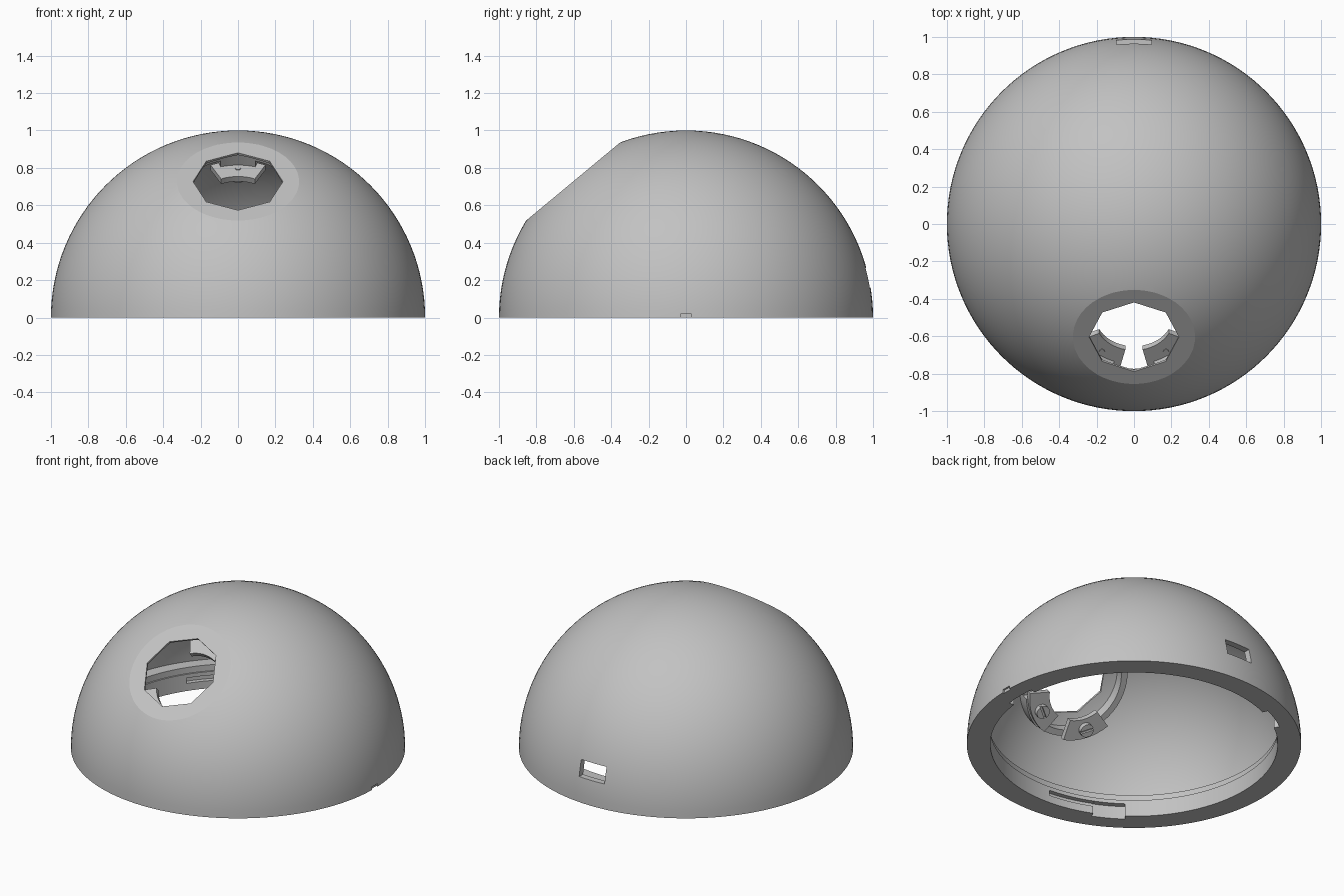
import bpy
import bmesh
from math import cos, sin, pi, radians, sqrt, asin
from mathutils import Matrix

old = bpy.data.objects.get("Cube")
if old:
    bpy.data.objects.remove(old, do_unlink=True)

grey = bpy.data.materials.new("plain grey")
grey.use_nodes = True
grey.diffuse_color = (0.54, 0.54, 0.54, 1)
grey.node_tree.nodes["Principled BSDF"].inputs["Base Color"].default_value = grey.diffuse_color

# Frame of the tilted opening: local z points out through its centre
TILT = Matrix.Rotation(radians(39.7), 4, 'X')
FLAT = 0.945      # distance of the flat rim from the dome centre
INNER = 0.96      # inner dome radius
LIP = 0.86        # bottom lip radius
LIP_TOP = 0.15


def finish(name, bm, matrix=Matrix()):
    bmesh.ops.remove_doubles(bm, verts=bm.verts, dist=1e-5)
    bmesh.ops.recalc_face_normals(bm, faces=bm.faces)
    mesh = bpy.data.meshes.new(name)
    bm.to_mesh(mesh)
    bm.free()
    mesh.transform(matrix)
    mesh.materials.append(grey)
    obj = bpy.data.objects.new(name, mesh)
    bpy.context.collection.objects.link(obj)
    return obj


def sweep(name, profile, start=0, end=360, steps=96, matrix=Matrix()):
    """Turn a closed (r, z) profile about local z, capping partial turns."""
    bm = bmesh.new()
    full = end - start >= 360
    rows = []
    for i in range(steps if full else steps + 1):
        a = radians(start + (end - start) * i / steps)
        rows.append([bm.verts.new((r * cos(a), r * sin(a), z)) for r, z in profile])
    n = len(profile)
    for i in range(steps):
        a, b = rows[i], rows[(i + 1) % len(rows)]
        for j in range(n):
            k = (j + 1) % n
            bm.faces.new((a[j], b[j], b[k], a[k]))
    if not full:
        bm.faces.new(rows[0])
        bm.faces.new(rows[-1])
    return finish(name, bm, matrix)


def arc_block(name, r0, r1, z0, z1, start, end, steps=8, matrix=Matrix()):
    return sweep(name, [(r0, z0), (r1, z0), (r1, z1), (r0, z1)], start, end, steps, matrix)


def prism(name, radius, z0, z1, sides, matrix=Matrix()):
    bm = bmesh.new()
    bmesh.ops.create_cone(bm, cap_ends=True, segments=sides, radius1=radius, radius2=radius,
                          depth=z1 - z0, matrix=Matrix.Translation((0, 0, (z0 + z1) / 2)))
    return finish(name, bm, matrix)


def box(name, size, centre, matrix=Matrix()):
    bm = bmesh.new()
    bmesh.ops.create_cube(bm, size=1,
                          matrix=Matrix.Translation(centre) @ Matrix.Diagonal((*size, 1)))
    return finish(name, bm, matrix)


def select(obj):
    bpy.ops.object.select_all(action='DESELECT')
    obj.select_set(True)
    bpy.context.view_layer.objects.active = obj


def cut(obj, cutter):
    select(obj)
    mod = obj.modifiers.new("cut", 'BOOLEAN')
    mod.operation, mod.solver, mod.object = 'DIFFERENCE', 'EXACT', cutter
    bpy.ops.object.modifier_apply(modifier=mod.name)
    bpy.data.objects.remove(cutter, do_unlink=True)


def smooth(obj, angle=14):
    select(obj)
    bpy.ops.object.shade_smooth_by_angle(angle=radians(angle))


# Thin hollow dome with a thick stepped lip at the bottom
rings = 32
outer = [(cos(pi / 2 * i / rings), sin(pi / 2 * i / rings)) for i in range(rings)]
low = asin(LIP_TOP / INNER)
inner = []
for i in range(rings - 1, -1, -1):
    a = low + (pi / 2 - low) * i / rings
    inner.append((INNER * cos(a), INNER * sin(a)))
lip = [(LIP + 0.01, LIP_TOP), (LIP + 0.01, 0.11), (LIP, 0.11), (LIP, 0)]
dome = sweep("dome_shell", [*outer, (0, 1), (0, INNER), *inner, *lip], steps=128)

# Flat rim and octagonal opening
cut(dome, prism("flat_cutter", 0.6, FLAT, 1.3, 48, TILT))
turn = Matrix.Rotation(radians(90), 4, 'Z')
cut(dome, prism("octagon_cutter", 0.24, 0.6, 1.3, 8, TILT @ turn))

# Rectangular port at the back and small mark on the rim
cut(dome, box("port_cutter", (0.185, 0.5, 0.105), (0, 1, 0.213)))
cut(dome, box("mark_cutter", (0.1, 0.06, 0.04), (1.038, 0, 0)))

# Three locking slots inside the lip: an entry notch and a side channel
for a in (0, 120, 240):
    cut(dome, arc_block("notch_cutter", 0.8, 0.895, -0.05, 0.085, a - 6.5, a + 6.5))
    cut(dome, arc_block("channel_cutter", 0.8, 0.89, 0.05, 0.0851, a + 6, a + 26))
smooth(dome)

# Collar behind the opening
collar = arc_block("opening_collar", 0.30, 0.34, 0.85, 0.92, 0, 360, 64, TILT)
smooth(collar)

# Three brackets with slotted screws around the opening
for i, a in enumerate((90, 231, 309), 1):
    clamp = arc_block(f"bracket_{i}", 0.205, 0.335, 0.775, 0.81, a - 26, a + 26, 8, TILT)
    stem = arc_block(f"bracket_stem_{i}", 0.30, 0.345, 0.80, 0.91, a - 18, a + 18, 8, TILT)
    spot = TILT @ Matrix.Rotation(radians(a), 4, 'Z') @ Matrix.Translation((0.272, 0, 0))
    head = prism(f"screw_head_{i}", 0.042, 0.745, 0.78, 24, spot)
    cut(head, box("slot_cutter", (0.014, 0.2, 0.03), (0, 0, 0.745), spot))
    tip = prism(f"screw_tip_{i}", 0.015, 0.79, 0.814, 16, spot)
    for part in (clamp, stem, head, tip):
        smooth(part, 30)
